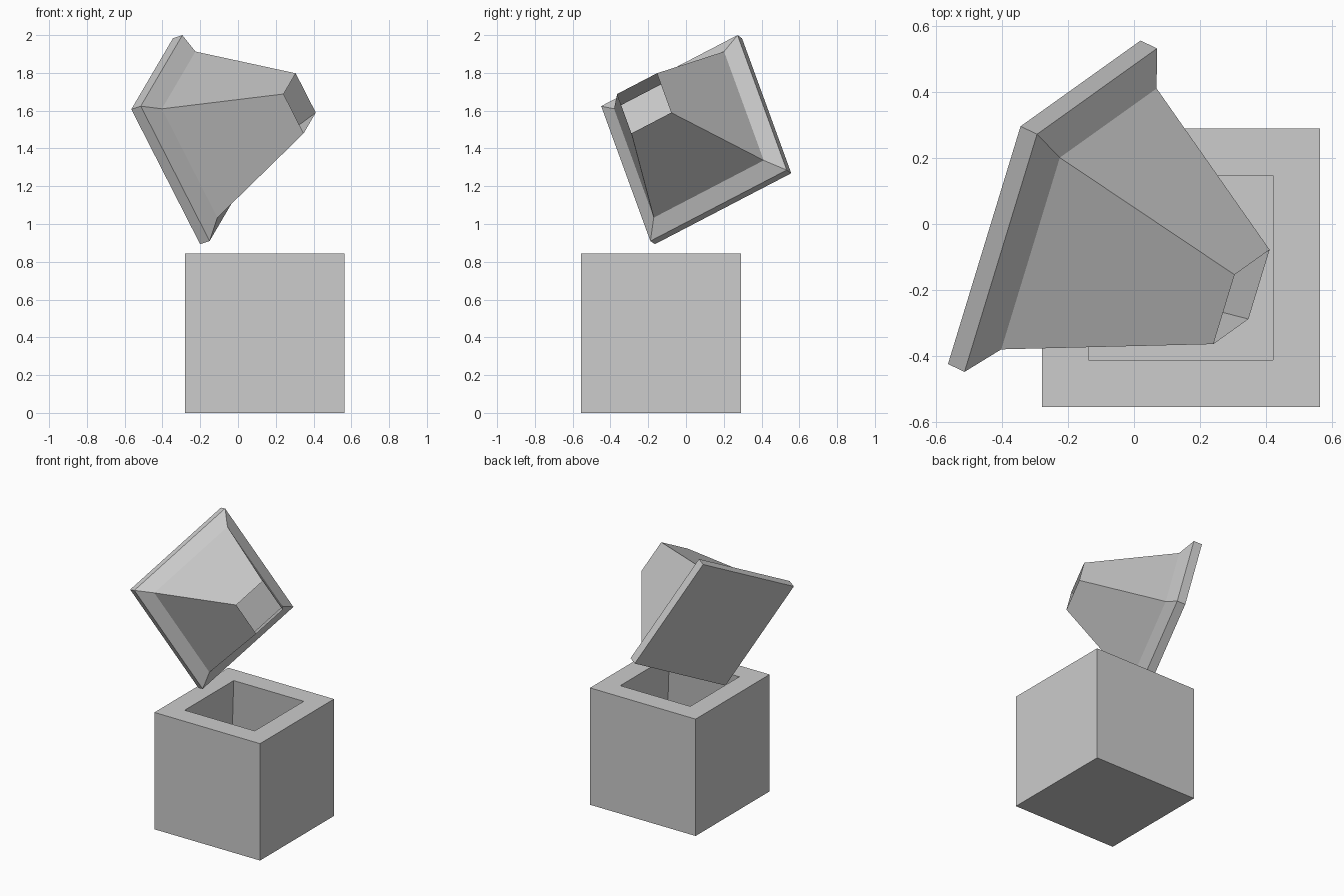
import bpy
import bmesh
from mathutils import Matrix, Vector

if "Cube" in bpy.data.objects:
    bpy.data.objects.remove(bpy.data.objects["Cube"], do_unlink=True)

# Single plain grey material
grey = bpy.data.materials.new("light_grey")
grey.use_nodes = True
grey.diffuse_color = (0.604, 0.604, 0.604, 1)
grey.node_tree.nodes["Principled BSDF"].inputs["Base Color"].default_value = grey.diffuse_color


def square_loft(name, sections, matrix, cap_end):
    """Join square sections (half side, height) into a flat-sided form."""
    bm = bmesh.new()
    rings = []
    for half, height in sections:
        rings.append([bm.verts.new((sx * half, sy * half, height))
                      for sx, sy in ((-1, -1), (1, -1), (1, 1), (-1, 1))])
    for low, high in zip(rings, rings[1:]):
        for i in range(4):
            j = (i + 1) % 4
            bm.faces.new((low[i], low[j], high[j], high[i]))
    bm.faces.new(rings[0][::-1])
    if cap_end:
        bm.faces.new(rings[-1])
    mesh = bpy.data.meshes.new(name)
    bm.to_mesh(mesh)
    bm.free()
    mesh.materials.append(grey)
    obj = bpy.data.objects.new(name, mesh)
    obj.matrix_world = matrix
    bpy.context.collection.objects.link(obj)
    return obj


# Open box: outer walls, rim, inner walls widening down to the floor
square_loft("open_box",
            [(0.4225, 0), (0.4225, 0.845), (0.28, 0.845), (0.355, 0.09)],
            Matrix.Translation((0.1425, -0.1325, 0)), True)

# Tilted lid: square plate, sloped shoulder, hollow taper open at its tip
u = Vector((-0.261, -0.855, -0.445)).normalized()
n = u.cross(Vector((0.433, 0.314, -0.842))).normalized()
v = n.cross(u)
tilt = Matrix((u, v, n)).transposed().to_4x4()
square_loft("tapered_lid",
            [(0.4215, 0), (0.4215, 0.058), (0.34, 0.122), (0.123, 0.694)],
            Matrix.Translation((-0.2725, 0.066, 1.438)) @ tilt, False)
